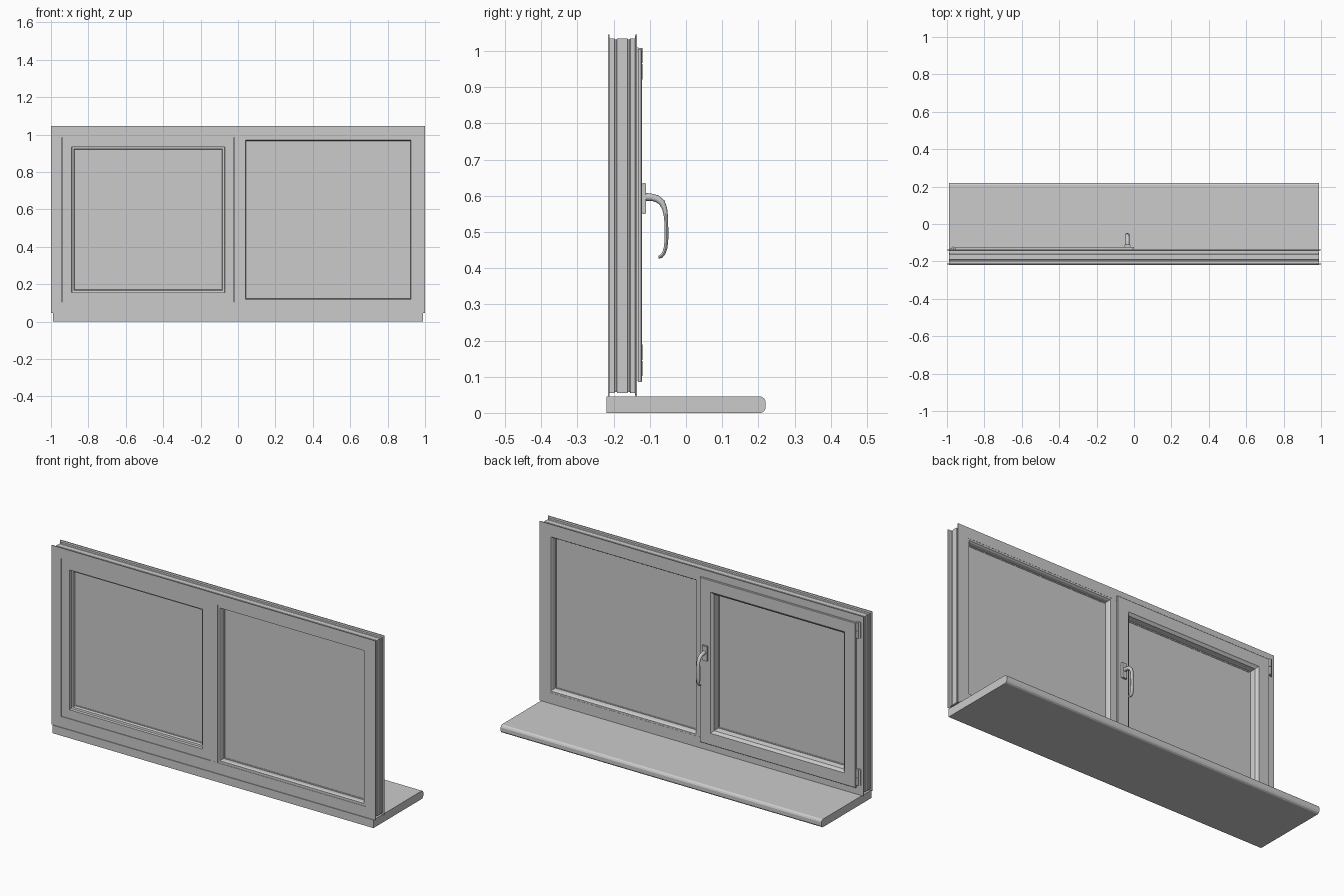
import bpy, bmesh, math
from mathutils import Matrix

if "Cube" in bpy.data.objects:
    bpy.data.objects.remove(bpy.data.objects["Cube"])


def finish(name, bm, smooth=False, mat=None):
    bmesh.ops.recalc_face_normals(bm, faces=bm.faces)
    me = bpy.data.meshes.new(name)
    bm.to_mesh(me)
    bm.free()
    ob = bpy.data.objects.new(name, me)
    bpy.context.collection.objects.link(ob)
    if mat:
        me.materials.append(mat)
    if smooth:
        bpy.context.view_layer.objects.active = ob
        ob.select_set(True)
        bpy.ops.object.shade_smooth_by_angle(angle=math.radians(35))
        ob.select_set(False)
    return ob


def mitred_ring(name, x0, x1, z0, z1, profile):
    """Sweep a closed (inset, y) profile around a rectangle with mitred corners."""
    bm = bmesh.new()
    loops = []
    for cx, cz, sx, sz in ((x0, z0, 1, 1), (x1, z0, -1, 1), (x1, z1, -1, -1), (x0, z1, 1, -1)):
        loops.append([bm.verts.new((cx + sx * d, y, cz + sz * d)) for d, y in profile])
    n = len(profile)
    for i in range(4):
        a, b = loops[i], loops[(i + 1) % 4]
        for j in range(n):
            k = (j + 1) % n
            bm.faces.new((a[j], b[j], b[k], a[k]))
    return finish(name, bm)


def box(name, x0, x1, y0, y1, z0, z1, bevel=0, mat=None):
    bm = bmesh.new()
    m = Matrix.Translation(((x0 + x1) / 2, (y0 + y1) / 2, (z0 + z1) / 2))
    m = m @ Matrix.Diagonal((x1 - x0, y1 - y0, z1 - z0, 1))
    bmesh.ops.create_cube(bm, size=1, matrix=m)
    if bevel:
        bmesh.ops.bevel(bm, geom=bm.edges[:], offset=bevel, segments=2, affect='EDGES')
    return finish(name, bm, mat=mat)


# interior sill board with rounded nose
bm = bmesh.new()
sill = [(-0.22, 0), (0.208, 0), (0.216, 0.005), (0.22, 0.013), (0.22, 0.032),
        (0.216, 0.04), (0.208, 0.045), (-0.22, 0.045)]
face = bm.faces.new([bm.verts.new((-0.99, y, z)) for y, z in sill])
ext = bmesh.ops.extrude_face_region(bm, geom=[face])
bmesh.ops.translate(bm, vec=(1.98, 0, 0), verts=[v for v in ext['geom'] if isinstance(v, bmesh.types.BMVert)])
finish("sill", bm)

# outer frame with grooved outside edge
mitred_ring("outer_frame", -1, 1, 0.045, 1.045, [
    (0, -0.216), (0, -0.212), (0.01, -0.211), (0.01, -0.198), (0.013, -0.196), (0.013, -0.192),
    (0.01, -0.19), (0.01, -0.162), (0.013, -0.16), (0.013, -0.156), (0.01, -0.154),
    (0.01, -0.141), (0, -0.14), (0, -0.136), (0.06, -0.136), (0.06, -0.216)])

# centre mullion
box("mullion", -0.02, 0.025, -0.2155, -0.1365, 0.104, 0.986)

# fixed light: bead and glass
mitred_ring("fixed_bead", 0.025, 0.94, 0.105, 0.985, [
    (0, -0.214), (0.014, -0.214), (0.018, -0.206), (0.018, -0.187), (0.024, -0.187),
    (0.024, -0.163), (0.019, -0.163), (0.016, -0.145), (0.01, -0.137), (0, -0.137)])
glass = bpy.data.materials.new("glass_grey")
glass.diffuse_color = (0.56, 0.56, 0.57, 1)
glass.use_nodes = True
glass.node_tree.nodes["Principled BSDF"].inputs["Base Color"].default_value = glass.diffuse_color
box("fixed_glass", 0.04, 0.925, -0.185, -0.165, 0.12, 0.97, mat=glass)

# opening sash: overlapping inner flange, body, bead and glass
mitred_ring("sash", -0.96, 0, 0.085, 1.005, [
    (0, -0.132), (0, -0.124), (0.002, -0.122), (0.066, -0.122), (0.07, -0.126), (0.08, -0.134),
    (0.085, -0.163), (0.091, -0.163), (0.091, -0.187), (0.086, -0.187), (0.082, -0.199),
    (0.072, -0.201), (0.07, -0.214), (0.021, -0.214), (0.021, -0.132)])
mitred_ring("sash_gasket", -0.96, 0, 0.085, 1.005,
            [(0.005, -0.137), (0.005, -0.131), (0.012, -0.131), (0.012, -0.137)])
box("sash_glass", -0.875, -0.085, -0.185, -0.165, 0.17, 0.92)

# hinges on the outer side of the sash
for i, (z0, z1) in enumerate(((0.10, 0.19), (0.92, 1.01))):
    box(f"hinge_leaf_{i}", -0.985, -0.962, -0.137, -0.131, z0, z1)
    for k in range(2):
        h = (z1 - z0) / 2
        bm = bmesh.new()
        bmesh.ops.create_cone(bm, cap_ends=True, segments=16, radius1=0.0065, radius2=0.0065, depth=h - 0.003,
                              matrix=Matrix.Translation((-0.968, -0.127, z0 + h * (k + 0.5))))
        finish(f"hinge_pin_{i}_{k}", bm, smooth=True)

# handle plate
box("handle_plate", -0.05, -0.02, -0.1225, -0.11, 0.55, 0.635, bevel=0.002)

# curved lever: elliptical sections (y, z, angle, half thickness, half width)
path = [(-0.112, 0.597, 0, 0.011, 0.011), (-0.095, 0.596, 0, 0.010, 0.010),
        (-0.08, 0.592, 22, 0.010, 0.010), (-0.067, 0.582, 50, 0.009, 0.010),
        (-0.059, 0.565, 72, 0.007, 0.010), (-0.055, 0.54, 88, 0.0055, 0.010),
        (-0.054, 0.51, 90, 0.005, 0.010), (-0.054, 0.48, 92, 0.005, 0.010),
        (-0.056, 0.458, 104, 0.005, 0.010), (-0.061, 0.442, 122, 0.005, 0.010),
        (-0.068, 0.433, 148, 0.005, 0.009), (-0.076, 0.43, 170, 0.004, 0.006)]
bm = bmesh.new()
rings = []
for y, z, ang, t, w in path:
    a = math.radians(ang)
    ring = []
    for s in range(16):
        u = 2 * math.pi * s / 16
        o = t * math.sin(u)
        ring.append(bm.verts.new((-0.035 + w * math.cos(u), y + o * math.sin(a), z + o * math.cos(a))))
    rings.append(ring)
for a, b in zip(rings, rings[1:]):
    for s in range(16):
        bm.faces.new((a[s], a[(s + 1) % 16], b[(s + 1) % 16], b[s]))
bm.faces.new(rings[0])
bm.faces.new(rings[-1])
finish("handle_lever", bm, smooth=True)
